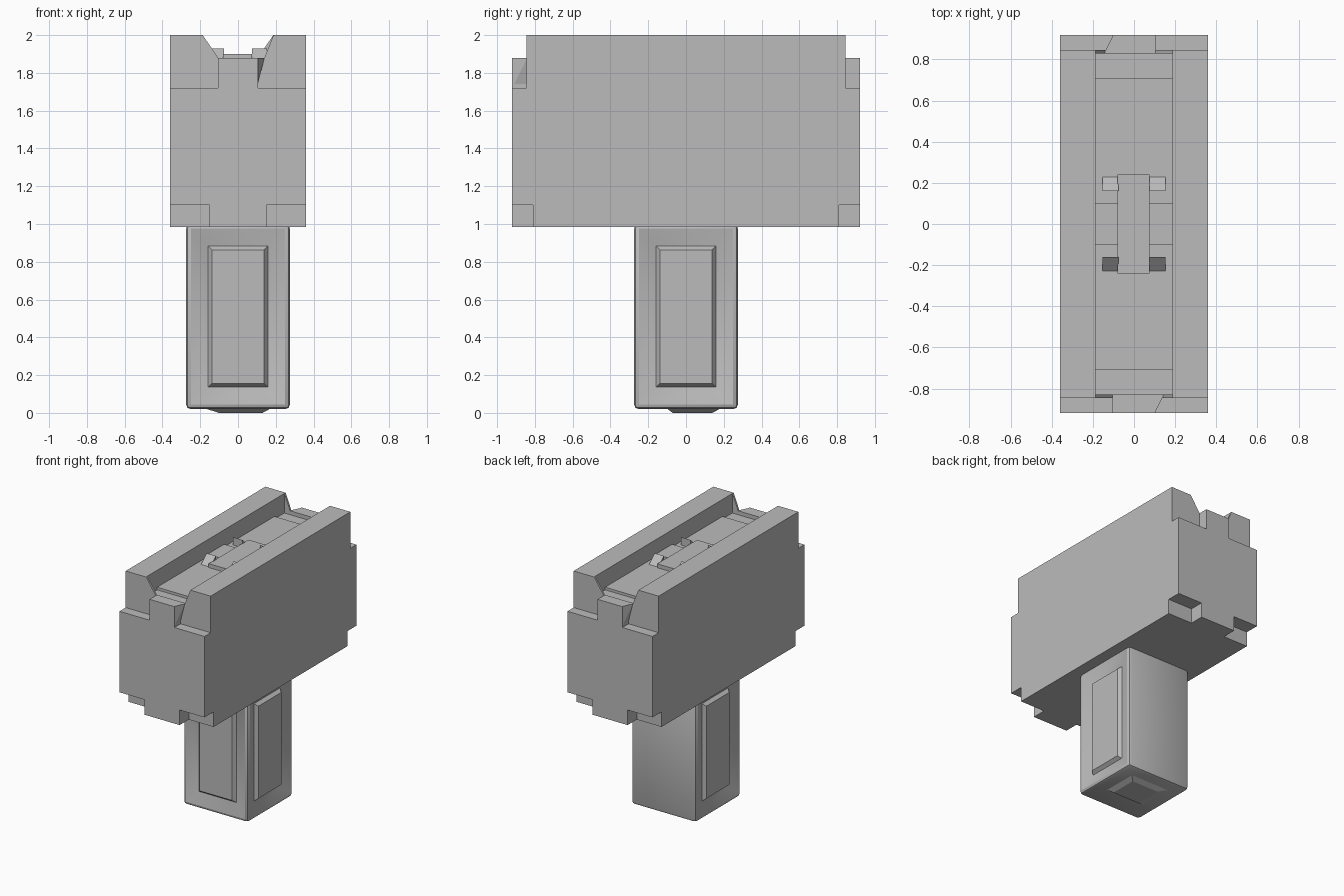
import bpy, bmesh
from mathutils import Vector

cube = bpy.data.objects.get("Cube")
if cube:
    bpy.data.objects.remove(cube, do_unlink=True)

grey = bpy.data.materials.new("stone grey")
grey.use_nodes = True
COLOR = (0.5, 0.5, 0.5, 1)
grey.diffuse_color = COLOR
grey.node_tree.nodes["Principled BSDF"].inputs["Base Color"].default_value = COLOR


def finish(name, bm):
    bmesh.ops.recalc_face_normals(bm, faces=bm.faces[:])
    mesh = bpy.data.meshes.new(name)
    bm.to_mesh(mesh)
    bm.free()
    mesh.materials.append(grey)
    obj = bpy.data.objects.new(name, mesh)
    bpy.context.collection.objects.link(obj)
    return obj


def hull(name, points):
    bm = bmesh.new()
    for p in points:
        bm.verts.new(p)
    bmesh.ops.convex_hull(bm, input=bm.verts[:])
    bmesh.ops.dissolve_limit(bm, angle_limit=0.01, verts=bm.verts[:], edges=bm.edges[:])
    return finish(name, bm)


def box(name, x, y, z):
    return hull(name, [(a, b, c) for a in x for b in y for c in z])


def cut(target, cutter):
    mod = target.modifiers.new("cut", 'BOOLEAN')
    mod.operation = 'DIFFERENCE'
    mod.solver = 'EXACT'
    mod.object = cutter
    bpy.context.view_layer.objects.active = target
    bpy.ops.object.modifier_apply(modifier=mod.name)
    bpy.data.objects.remove(cutter, do_unlink=True)


def span(sign, a, b):
    return sorted((sign * a, sign * b))


# Hammer head: one block with stepped ends and a channel along the top
head = box("hammer_head", (-0.36, 0.36), (-0.92, 0.92), (0.985, 2))
for sy in (-1, 1):
    cut(head, box("cutter", (-0.5, 0.5), span(sy, 0.845, 1), (1.88, 2.1)))
    for sx in (-1, 1):
        cut(head, box("cutter", span(sx, 0.105, 0.5), span(sy, 0.845, 1), (1.72, 2.1)))
        cut(head, box("cutter", span(sx, 0.15, 0.5), span(sy, 0.81, 1), (0.9, 1.1)))
    # Sloped mouth of the channel; the two ends are turned copies
    mouth = [(0.105, 1.88), (-0.14, 1.88), (-0.19, 2.005), (0.19, 2.005)]
    cut(head, hull("cutter", [(sy * x, sy * y, z) for x, z in mouth for y in (0.7, 1)]))
cut(head, box("cutter", (-0.188, 0.188), (-0.83, 0.83), (1.85, 2.1)))
box("channel_floor", (-0.188, 0.188), (-0.71, 0.71), (1.84, 1.87))

# Sloped fillet beside each end tab
for sy, name in ((-1, "front_tab_fillet"), (1, "back_tab_fillet")):
    pts = [(0.1, 0.92, 1.88), (0.1, 0.84, 1.88), (0.14, 0.84, 1.88),
           (0.1, 0.92, 1.72), (0.1, 0.84, 1.72)]
    hull(name, [(-sy * x, sy * y, z) for x, y, z in pts])

# Handle end showing in the channel, with four wedges
box("handle_key", (-0.08, 0.075), (-0.24, 0.24), (1.86, 1.9))
for sx in (-1, 1):
    side = "left" if sx > 0 else "right"
    box(side + "_key_block", span(sx, 0.075, 0.187), (-0.1, 0.1), (1.86, 1.89))
    for sy in (-1, 1):
        end = "back" if sy > 0 else "front"
        hull(f"{end}_{side}_wedge", [(sx * x, sy * y, z) for x in (0.075, 0.153)
             for y, z in ((0.16, 1.86), (0.16, 1.93), (0.24, 1.86))])

# Handle: bevelled post, three sides dished with a raised panel, plain back
bm = bmesh.new()
bmesh.ops.create_cube(bm, size=1)
bmesh.ops.scale(bm, vec=(0.55, 0.55, 0.98), verts=bm.verts)
bmesh.ops.translate(bm, vec=(0, 0, 0.51), verts=bm.verts)
bmesh.ops.bevel(bm, geom=bm.edges[:], offset=0.025, segments=2, profile=0.5,
                affect='EDGES', clamp_overlap=True)
bm.normal_update()
for d in (Vector((1, 0, 0)), Vector((-1, 0, 0)), Vector((0, -1, 0))):
    face = max((f for f in bm.faces if f.normal.dot(d) > 0.99), key=lambda f: f.calc_area())
    for thickness, depth in ((0.13, -0.03), (0.028, 0.025)):
        bmesh.ops.inset_individual(bm, faces=[face], thickness=thickness, depth=depth)
handle = finish("handle", bm)
bpy.ops.object.select_all(action='DESELECT')
handle.select_set(True)
bpy.context.view_layer.objects.active = handle
bpy.ops.object.shade_smooth_by_angle(angle=0.5)

# Low tapered foot under the handle
hull("handle_foot", [(-0.17, -0.1, 0.022), (0.17, -0.1, 0.022), (0.17, 0.18, 0.022),
     (-0.17, 0.18, 0.022), (-0.1, -0.07, 0), (0.13, -0.07, 0), (0.13, 0.14, 0), (-0.1, 0.14, 0)])
